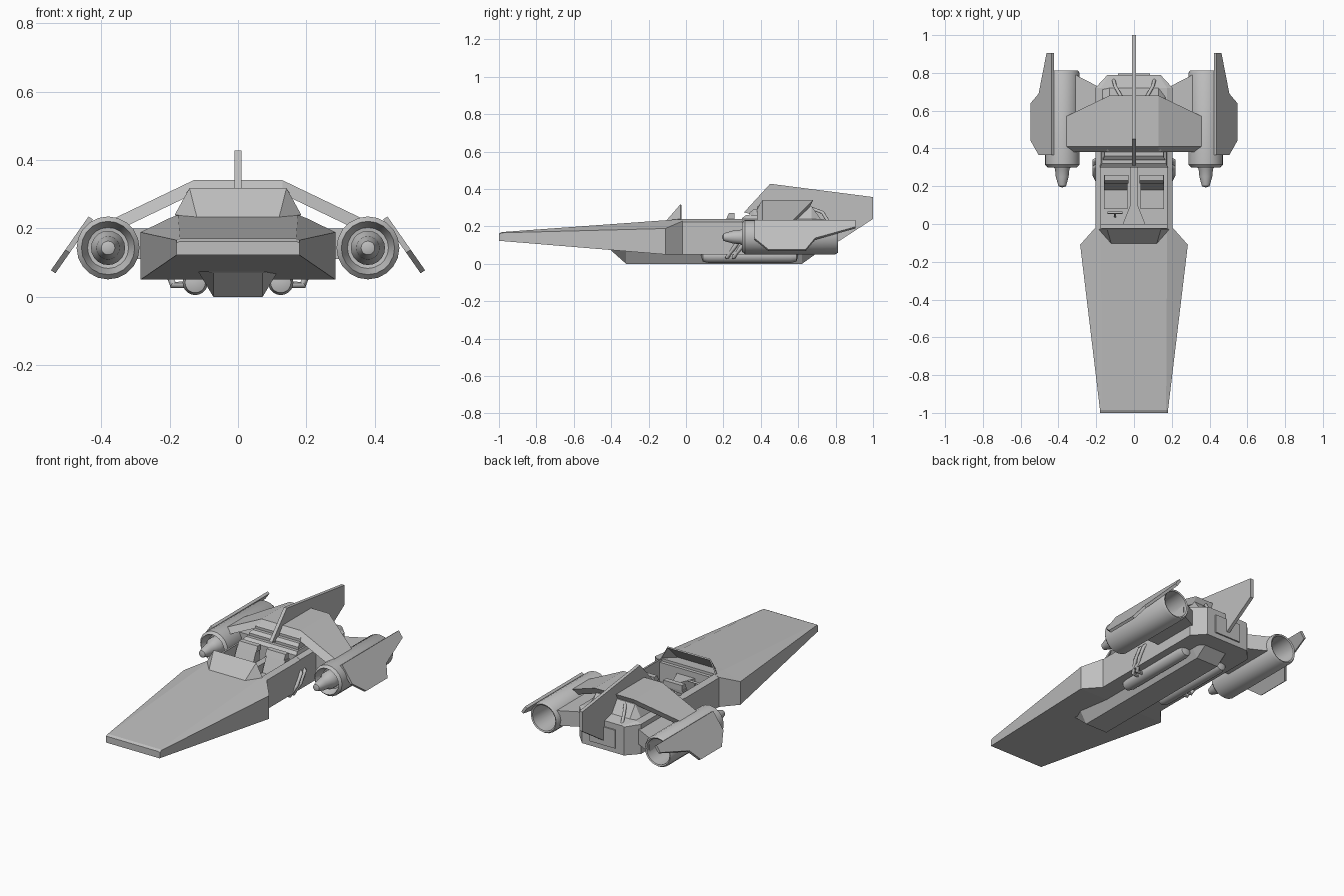
import bpy, bmesh, math
from mathutils import Vector

if "Cube" in bpy.data.objects:
    bpy.data.objects.remove(bpy.data.objects["Cube"], do_unlink=True)

shade = .52
grey = bpy.data.materials.new("plain_grey")
grey.use_nodes = True
grey.diffuse_color = (shade, shade, shade, 1)
grey.node_tree.nodes["Principled BSDF"].inputs["Base Color"].default_value = grey.diffuse_color

# Shared body measurements
WALL, DECK = .205, .175
FLOOR, SHOULDER, TOP = .05, .225, .24
COCKPIT_FRONT, COCKPIT_BACK, TAIL = -.02, .3, .72
ENGINE_X, ENGINE_Z, ENGINE_RADIUS = .38, .143, .092


def finish(name, bm, mirror=False, smooth=False):
    """Turn a bmesh into a coloured object, mirrored left to right if asked."""
    bmesh.ops.remove_doubles(bm, verts=bm.verts, dist=.0001)
    bmesh.ops.recalc_face_normals(bm, faces=bm.faces)
    mesh = bpy.data.meshes.new(name)
    bm.to_mesh(mesh)
    bm.free()
    mesh.materials.append(grey)
    if smooth:
        mesh.shade_smooth()
        mesh.set_sharp_from_angle(angle=math.radians(40))
    obj = bpy.data.objects.new(name, mesh)
    bpy.context.collection.objects.link(obj)
    if mirror:
        obj.modifiers.new("Mirror", "MIRROR")
    return obj


def loft(name, rings, mirror=False, smooth=False):
    """Skin a row of matching closed rings and cap both ends."""
    bm = bmesh.new()
    rows = [[bm.verts.new(point) for point in ring] for ring in rings]
    for near, far in zip(rows, rows[1:]):
        for i in range(len(near)):
            bm.faces.new((near[i - 1], near[i], far[i], far[i - 1]))
    bm.faces.new(rows[0])
    bm.faces.new(rows[-1])
    return finish(name, bm, mirror, smooth)


def prism(name, outline, offset, mirror=False):
    """Extrude a flat outline along an offset."""
    shifted = [Vector(point) + Vector(offset) for point in outline]
    return loft(name, [outline, shifted], mirror)


def side_profile(name, outline, left, right, mirror=False):
    """Extrude a side outline of (y, z) points across x."""
    return prism(name, [(left, y, z) for y, z in outline], (right - left, 0, 0), mirror)


def trapezoid(y, low_half, low, top_half, top):
    return [(-low_half, y, low), (low_half, y, low), (top_half, y, top), (-top_half, y, top)]


def slab(name, half, front, back, low, top):
    return loft(name, [trapezoid(y, half, low, half, top) for y in (front, back)])


def hull_section(y, half, low, top):
    """Six-sided section whose shoulders drop further the wider it gets."""
    deck = min(DECK, half - .01)
    shoulder = top - (half - deck) * .4
    right = [(half, y, low), (half, y, shoulder), (deck, y, top)]
    return right + [(-x, y, z) for x, y, z in reversed(right)]


def lathe(name, profile, x, z, sides=20):
    """Spin (radius, y) points about an axis along y, one on each side."""
    bm = bmesh.new()
    verts = [bm.verts.new((x + radius, y, z)) for radius, y in profile]
    edges = [bm.edges.new(pair) for pair in zip(verts, verts[1:])]
    bmesh.ops.spin(bm, geom=verts + edges, cent=(x, 0, z), axis=(0, 1, 0),
                   angle=math.tau, steps=sides)
    return finish(name, bm, mirror=True, smooth=True)


def pipe(name, path, radius, mirror=True, sides=10):
    """Sweep a circle along a path."""
    points = [Vector(point) for point in path]
    rings = []
    for i, point in enumerate(points):
        ahead = points[min(i + 1, len(points) - 1)]
        behind = points[max(i - 1, 0)]
        along = (ahead - behind).normalized()
        across = along.cross(Vector((0, 0, 1))).normalized()
        upward = along.cross(across)
        angles = [math.tau * k / sides for k in range(sides)]
        rings.append([point + radius * (across * math.cos(a) + upward * math.sin(a))
                      for a in angles])
    return loft(name, rings, mirror, smooth=True)


# Wedge nose, flaring out and then pinching in at the cockpit
loft("nose_hull", [
    hull_section(-1, .18, .123, .162),
    hull_section(-.985, .18, .122, .17),
    hull_section(-.11, .285, FLOOR, .233),
    hull_section(COCKPIT_FRONT, WALL, FLOOR, TOP),
])

# Open cockpit tub
slab("cockpit_floor", DECK, COCKPIT_FRONT, COCKPIT_BACK, FLOOR, .11)
loft("cockpit_wall", [
    [(DECK, y, FLOOR), (WALL, y, FLOOR), (WALL, y, SHOULDER), (DECK, y, TOP)]
    for y in (COCKPIT_FRONT, COCKPIT_BACK)], mirror=True)
slab("dashboard", DECK, COCKPIT_FRONT, 0, FLOOR, SHOULDER)
loft("centre_console", [trapezoid(y, half, FLOOR, half, .19)
                        for y, half in ((0, .06), (.1, .02), (COCKPIT_BACK, .02))])

# Paired seats and the controls
side_profile("seat", [(.08, FLOOR), (.08, .15), (.18, .15), (.22, TOP), (.26, TOP), (.24, FLOOR)],
             .035, .16, mirror=True)
side_profile("headrest", [(.215, TOP), (.23, .272), (.26, .272), (.26, TOP)],
             .03, .155, mirror=True)
pipe("control_stick", [(-.1, .04, .11), (-.1, .06, .2)], .006, mirror=False)
pipe("control_grip", [(-.14, .06, .2), (-.06, .06, .2)], .006, mirror=False)

# Faceted windscreen
bm = bmesh.new()
low_mid, low_side, top_side, top_mid, back = [bm.verts.new(point) for point in (
    (0, -.105, .232), (.12, -.105, .232), (.142, -.03, .318), (0, -.03, .318), (.185, -.03, TOP))]
bm.faces.new((low_mid, low_side, top_side, top_mid))
bm.faces.new((low_side, back, top_side))
screen = finish("windscreen", bm, mirror=True)
screen.modifiers.new("Thickness", "SOLIDIFY").thickness = .008

# Rear hull with chamfered tail and a cowl sloping down onto it
loft("rear_hull", [
    hull_section(COCKPIT_BACK, WALL, FLOOR, TOP),
    hull_section(TAIL, WALL, FLOOR, TOP),
    hull_section(.79, .14, FLOOR, SHOULDER),
])
slab("tail_panel", .085, TAIL, .798, .08, .19)
loft("tail_cowl", [trapezoid(y, DECK, SHOULDER, .13, top)
                   for y, top in ((.5, .325), (.67, .31), (TAIL, TOP))])
pipe("tail_rail", [(.06, .66, .3), (.1, .73, .275), (.11, .77, .21)], .009)

# Stepped deck behind the seats
for step in range(3):
    half, front, top = .18 - step * .015, COCKPIT_BACK + step * .04, .26 + step * .03
    loft("deck_step", [
        trapezoid(front, half, SHOULDER, half, top - .015),
        trapezoid(front + .02, half, SHOULDER, half - .01, top),
        trapezoid(.5, half, SHOULDER, half - .01, top),
    ])

# Arched wing dropping from the spine to both engines
wing_rings = []
for x, drop in ((-ENGINE_X, .12), (-.13, 0), (.13, 0), (ENGINE_X, .12)):
    top, trail = .341 - drop, .68 - drop
    wing_rings.append([(x, .38, top - .04), (x, .41, top),
                       (x, trail, top), (x, trail - .02, top - .04)])
loft("wing_arch", wing_rings)
prism("engine_pylon", [(DECK, .45, .11), (.31, .45, .11), (.31, .79, .11), (DECK, TAIL, .11)],
      (0, 0, .09), mirror=True)

# Engines: open intake and exhaust with a central spike
lathe("engine_shell", [
    (0, .36), (.06, .35), (.078, .3), (ENGINE_RADIUS, .315), (ENGINE_RADIUS, .8),
    (.084, .812), (.076, .808), (.066, .6), (0, .56)], ENGINE_X, ENGINE_Z)
lathe("engine_spike", [
    (0, .193), (.02, .2), (.034, .25), (.038, .29), (.05, .31), (.05, .36)],
    ENGINE_X, ENGINE_Z)

# Slanted outer fins, falling steeply as they go outward
fin_plan = [(.437, .365), (.437, .905), (.463, .905), (.505, .69),
            (.547, .64), (.547, .44), (.505, .365)]
prism("engine_fin", [(x, y, .86 - x * 1.43) for x, y in fin_plan],
      (-.013, 0, -.009), mirror=True)

# Upright tail fin
side_profile("tail_fin", [(.31, .275), (.45, .428), (1, .357), (1, TOP), (.8, .11), (.6, .2)],
             -.01, .01)

# Belly keel
loft("belly_keel", [trapezoid(y, .072, low, .12, .08)
                    for y, low in ((-.4, .071), (-.32, 0), (.62, 0), (.69, FLOOR))])

# Under-hull tanks and feed pipes
lathe("belly_tank", [(0, .08), (.03, .09), (.037, .12), (.037, .56), (.03, .59), (0, .6)],
      .125, .042)
for start in (.22, .255):
    pipe("feed_pipe", [
        (.14, start, .035), (.19, start, .035), (.21, start + .04, .09),
        (.21, start + .08, .15), (DECK, start + .1, .17)], .011)
